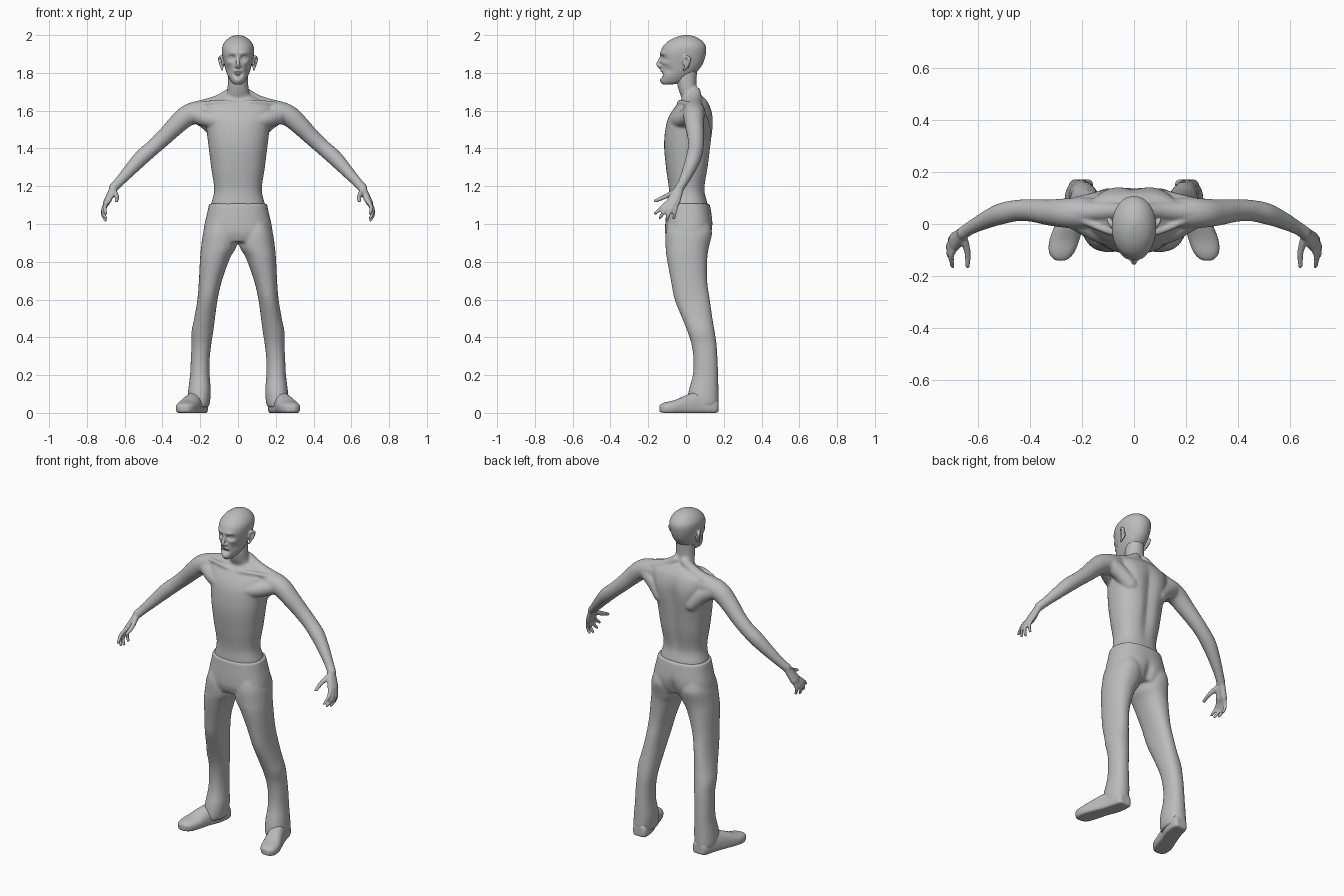
import bpy, bmesh, math
from mathutils import Vector

grey = bpy.data.materials.new("plain_grey")
grey.diffuse_color = (0.5, 0.5, 0.5, 1)


def smooth_rows(rows, sub):
    """Catmull-Rom interpolation of section rows."""
    out = []
    for i in range(len(rows) - 1):
        a, b, c, d = rows[max(i - 1, 0)], rows[i], rows[i + 1], rows[min(i + 2, len(rows) - 1)]
        for k in range(sub):
            t = k / sub
            out.append([0.5 * (2 * q + (r - p) * t + (2 * p - 5 * q + 4 * r - s) * t * t
                               + (3 * q - p - 3 * r + s) * t ** 3) for p, q, r, s in zip(a, b, c, d)])
    return out + [list(rows[-1])]


def ring(c, u, v, ru, rv, n, e=2.0):
    pts = []
    for k in range(n):
        a = 2 * math.pi * k / n
        ca, sa = math.cos(a), math.sin(a)
        pts.append(c + u * (ru * math.copysign(abs(ca) ** (2 / e), ca))
                   + v * (rv * math.copysign(abs(sa) ** (2 / e), sa)))
    return pts


def skin(bm, rings):
    vs = [[bm.verts.new(p) for p in r] for r in rings]
    n = len(vs[0])
    for a, b in zip(vs, vs[1:]):
        for k in range(n):
            bm.faces.new((a[k], a[(k + 1) % n], b[(k + 1) % n], b[k]))
    bm.faces.new(vs[0][::-1])
    bm.faces.new(vs[-1])
    return [v for r in vs for v in r]


X, Y, Z = Vector((1, 0, 0)), Vector((0, 1, 0)), Vector((0, 0, 1))


def stack(bm, rows, s=1, n=32, e=2.2, sub=5):
    """Horizontal sections: z, x0, x1, y front, y back."""
    return skin(bm, [ring(Vector((s * (x0 + x1) / 2, (f + b) / 2, z)), X, Y, (x1 - x0) / 2, (b - f) / 2, n, e)
                     for z, x0, x1, f, b in smooth_rows(rows, sub)])


def limb(bm, rows, s=1, n=16, sub=5):
    """Round tube along a path: x, y, z, radius."""
    rows = smooth_rows(rows, sub)
    pts = [Vector((s * r[0], r[1], r[2])) for r in rows]
    rings = []
    for i, p in enumerate(pts):
        d = (pts[min(i + 1, len(pts) - 1)] - pts[max(i - 1, 0)]).normalized()
        ref = Y if abs(d.y) < 0.8 else X
        u = d.cross(ref).normalized()
        rings.append(ring(p, u, d.cross(u), rows[i][3], rows[i][3], n))
    for end, j in ((0, 1), (-1, -2)):           # rounded ends
        r = rows[end][3]
        d = (pts[end] - pts[j]).normalized()
        cap = [[pts[end] + d * r * h + (q - pts[end]) * w for q in rings[end]] for h, w in ((.5, .85), (.85, .5))]
        rings = cap[::-1] + rings if end == 0 else rings + cap
    skin(bm, rings)


def ball(bm, c, r):
    vs = bmesh.ops.create_uvsphere(bm, u_segments=20, v_segments=14, radius=1)["verts"]
    for v in vs:
        v.co = Vector([c[i] + v.co[i] * r[i] for i in range(3)])


def finish(bm, name, voxel, rounds):
    bmesh.ops.recalc_face_normals(bm, faces=bm.faces)
    me = bpy.data.meshes.new(name)
    bm.to_mesh(me)
    bm.free()
    me.materials.append(grey)
    ob = bpy.data.objects.new(name, me)
    bpy.context.collection.objects.link(ob)
    m = ob.modifiers.new("fuse", 'REMESH')
    m.mode, m.voxel_size, m.use_smooth_shade = 'VOXEL', voxel, True
    m = ob.modifiers.new("soften", 'SMOOTH')
    m.factor, m.iterations = 0.5, rounds
    return ob


# ---- bare upper body: torso, neck, arms and hands
bm = bmesh.new()
torso = [(1.04, .140, -.085, .11), (1.10, .143, -.092, .115), (1.18, .126, -.09, .10), (1.30, .142, -.106, .12),
         (1.42, .157, -.116, .134), (1.52, .170, -.106, .142), (1.58, .185, -.085, .14),
         (1.63, .18, -.05, .125), (1.66, .12, -.025, .105), (1.685, .06, -.02, .08)]
for v in stack(bm, [(z, -w, w, f, b) for z, w, f, b in torso], n=48, e=2.3):
    if v.co.y > 0.03:                            # spine groove and shoulder blades
        fade = math.exp(-((v.co.z - 1.40) / .2) ** 4)
        v.co.y -= .016 * fade * math.exp(-(v.co.x / .03) ** 2)
        v.co.y += .008 * math.exp(-((abs(v.co.x) - .1) / .05) ** 2 - ((v.co.z - 1.52) / .08) ** 2)
neck = [(1.60, .08, -.02, .10), (1.66, .072, -.022, .088), (1.70, .058, -.036, .062),
        (1.75, .054, -.048, .056), (1.82, .05, -.05, .06)]
stack(bm, [(z, -w, w, f, b) for z, w, f, b in neck], e=2)

arm = [(.10, .04, 1.595, .05), (.20, .042, 1.592, .060), (.27, .042, 1.572, .056), (.33, .045, 1.52, .050),
       (.39, .052, 1.46, .044), (.45, .052, 1.405, .041), (.51, .04, 1.352, .041), (.57, .016, 1.288, .034),
       (.63, -.015, 1.222, .026), (.66, -.035, 1.19, .025)]
fingers = [  # knuckle, middle joint, tip
    [(.685, -.085, 1.125, .013), (.705, -.125, 1.09, .011), (.70, -.163, 1.055, .009)],
    [(.695, -.078, 1.115, .013), (.715, -.112, 1.07, .011), (.70, -.138, 1.032, .009)],
    [(.70, -.063, 1.11, .013), (.717, -.088, 1.06, .011), (.702, -.102, 1.02, .009)],
    [(.695, -.048, 1.11, .012), (.71, -.058, 1.065, .010), (.70, -.065, 1.03, .009)],
    [(.655, -.06, 1.17, .016), (.642, -.11, 1.145, .013), (.642, -.162, 1.122, .010)]]
for s in (1, -1):
    limb(bm, arm, s, n=24)
    limb(bm, [(.03, .05, 1.70, .028), (.11, .05, 1.645, .036), (.22, .045, 1.605, .045)], s)   # neck muscle
    limb(bm, [(.08, -.05, 1.54, .04), (.15, -.02, 1.555, .045), (.22, .02, 1.575, .045)], s)   # chest muscle
    limb(bm, [(.10, .09, 1.48, .045), (.16, .075, 1.54, .045), (.22, .06, 1.58, .045)], s)     # back muscle
    limb(bm, [(.015, -.035, 1.635, .012), (.09, -.03, 1.645, .013), (.19, .01, 1.635, .014)], s)  # collarbone
    for k in range(4):                           # palm built from four rays
        a, b = arm[-1], fingers[k][0]
        limb(bm, [(a[0], a[1] - .006 + .004 * k, a[2], .019), (b[0], b[1], b[2], .017)], s, n=10)
    for f in fingers:
        limb(bm, f, s, n=10)
finish(bm, "torso_and_arms", 0.0065, 4)

# ---- head
bm = bmesh.new()
skull = [(1.738, .018, -.122, -.075), (1.752, .036, -.132, -.01), (1.78, .052, -.134, .03), (1.81, .064, -.132, .062),
         (1.85, .074, -.133, .09), (1.90, .084, -.136, .105), (1.94, .083, -.122, .105), (1.972, .064, -.088, .082),
         (1.992, .036, -.045, .048), (2.001, .006, -.006, .012)]
dents = [  # x, z, x spread, z spread, depth
    (.032, 1.880, .017, .011, .020), (.030, 1.906, .024, .009, -.006), (.048, 1.853, .014, .010, -.008),
    (.052, 1.815, .014, .020, .012), (0, 1.790, .020, .011, .026), (0, 1.760, .018, .010, -.006),
    (0, 1.811, .022, .006, -.006)]
for v in stack(bm, [(z, -w, w, f, b) for z, w, f, b in skull], n=96, e=2.1, sub=10):
    if v.co.y < -.03:                            # sockets, brow, cheeks, mouth, chin
        x, z = abs(v.co.x), v.co.z
        v.co.y += sum(d * math.exp(-((x - cx) / sx) ** 2 - ((z - cz) / sz) ** 2) for cx, cz, sx, sz, d in dents)
limb(bm, [(0, -.126, 1.895, .008), (0, -.137, 1.868, .009), (0, -.147, 1.845, .011), (0, -.132, 1.828, .010)])  # nose
for s in (1, -1):
    ball(bm, (s * .011, -.134, 1.836), (.009, .011, .008))       # nostril
    ball(bm, (s * .031, -.106, 1.881), (.014, .013, .010))       # eyeball
    limb(bm, [(s * .082, -.012, 1.815, .006), (s * .093, .012, 1.85, .008), (s * .096, .016, 1.878, .010),
              (s * .088, -.008, 1.882, .007), (s * .081, -.012, 1.85, .007)], n=10)              # ear
    ball(bm, (s * .083, .004, 1.85), (.008, .016, .030))
for z, y in ((1.797, -.122), (1.781, -.122)):    # teeth rows
    limb(bm, [(-.018, y + .008, z, .004), (0, y, z, .004), (.018, y + .008, z, .004)], n=8)
finish(bm, "head", 0.004, 3)

# ---- trousers: hips and two legs
bm = bmesh.new()
hips = [(1.108, .153, -.10, .125), (1.05, .165, -.106, .136), (1.0, .177, -.11, .142),
        (.95, .183, -.11, .136), (.905, .17, -.095, .115)]
for v in stack(bm, [(z, -w, w, f, b) for z, w, f, b in hips], n=48, e=2.4):
    if v.co.y > .05:                             # seat crease
        v.co.y -= .02 * math.exp(-(v.co.x / .025) ** 2 - ((v.co.z - .94) / .06) ** 2)
leg = [(1.0, .03, .165, -.095, .125), (.95, .005, .185, -.108, .138), (.88, .008, .195, -.108, .122),
       (.82, .042, .201, -.102, .113), (.70, .085, .207, -.08, .112), (.60, .108, .215, -.06, .126),
       (.50, .122, .232, -.02, .14), (.43, .131, .246, .008, .152), (.36, .142, .246, .03, .162),
       (.28, .150, .250, .04, .167), (.20, .150, .254, .036, .17), (.12, .144, .264, .015, .172),
       (.06, .148, .268, .005, .173), (.03, .155, .26, .01, .17)]
for s in (1, -1):
    stack(bm, leg, s, e=2.2)
finish(bm, "trousers", 0.008, 4)

# ---- shoes: sections from heel to toe (y, x centre, half width, z bottom, z top)
shoe = [(.172, .203, .030, .006, .06), (.155, .204, .046, 0, .09), (.08, .218, .054, 0, .115), (.01, .245, .054, 0, .098),
        (-.06, .268, .058, 0, .068), (-.11, .279, .049, 0, .056), (-.135, .282, .028, .004, .045), (-.141, .283, .012, .012, .035)]
for s, side in ((1, "left"), (-1, "right")):
    bm = bmesh.new()
    rings = []
    for y, xc, w, z0, z1 in smooth_rows(shoe, 5):
        z0 = max(z0, 0)
        r = ring(Vector((s * xc, y, z0 + .028)), X, Z, w, 1, 28, 2.3)
        for p in r:                              # flat sole, domed upper
            h = p.z - z0 - .028
            p.z = z0 + .028 + (h * (z1 - z0 - .028) if h > 0 else max(h * 1.6, -1) * .028)
        rings.append(r)
    skin(bm, rings)
    finish(bm, side + "_shoe", 0.006, 2)
